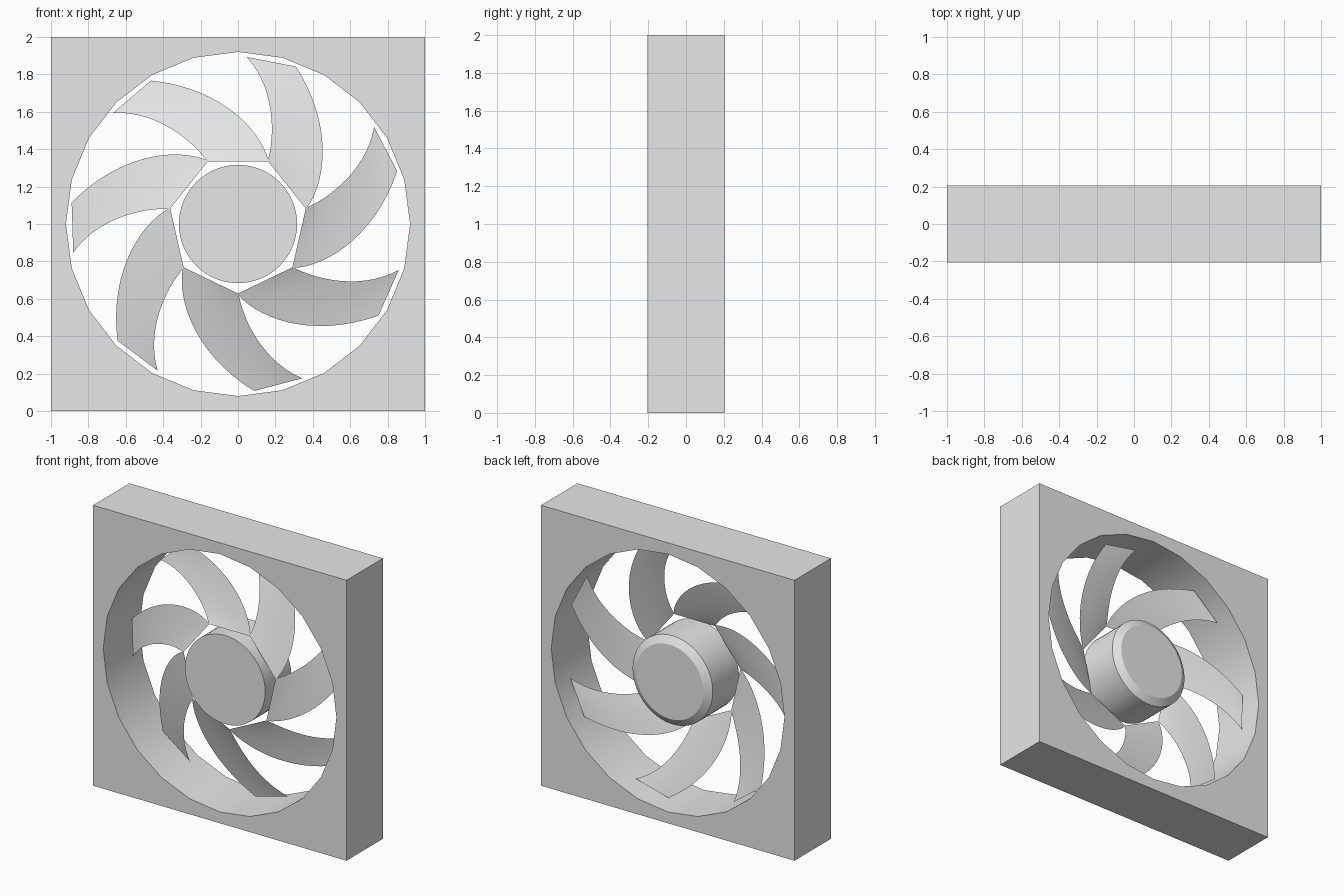
import bpy, bmesh, math
from mathutils import Vector, Matrix
from mathutils.geometry import interpolate_bezier

if "Cube" in bpy.data.objects:
    bpy.data.objects.remove(bpy.data.objects["Cube"], do_unlink=True)

grey = bpy.data.materials.new("plain grey")
grey.use_nodes = True
grey.diffuse_color = (0.8, 0.8, 0.8, 1)
grey.node_tree.nodes["Principled BSDF"].inputs["Base Color"].default_value = (0.8, 0.8, 0.8, 1)

HALF_DEPTH = 0.205
CENTRE = Vector((0, 0, 1))
BLADES = 7


def link(name, data):
    obj = bpy.data.objects.new(name, data)
    bpy.context.collection.objects.link(obj)
    data.materials.append(grey)
    return obj


def finish(obj, angle):
    bpy.ops.object.select_all(action='DESELECT')
    obj.select_set(True)
    bpy.context.view_layer.objects.active = obj
    if obj.type == 'CURVE':
        bpy.ops.object.convert(target='MESH')
    bpy.ops.object.shade_smooth_by_angle(angle=math.radians(angle))


def ring(radius, sides):
    return [(radius * math.sin(math.tau * i / sides),
             radius * math.cos(math.tau * i / sides)) for i in range(sides)]


# Square housing with a 24-sided opening, extruded from its outline
outline = bpy.data.curves.new("housing", 'CURVE')
outline.dimensions = '2D'
outline.fill_mode = 'BOTH'
outline.extrude = HALF_DEPTH
for points in ([(-1, -1), (1, -1), (1, 1), (-1, 1)], ring(0.92, 24)):
    spline = outline.splines.new('POLY')
    spline.points.add(len(points) - 1)
    for point, (x, z) in zip(spline.points, points):
        point.co = (x, z, 0, 1)
    spline.use_cyclic_u = True
housing = link("housing", outline)
housing.matrix_world = Matrix.Translation(CENTRE) @ Matrix.Rotation(math.pi / 2, 4, 'X')
finish(housing, 30)

# Hub: cylinder with a chamfered back edge
bm = bmesh.new()
loops = [[bm.verts.new(CENTRE + Vector((x, y, z))) for x, z in ring(r, 64)]
         for r, y in ((0.316, -0.145), (0.316, 0.15), (0.265, 0.183))]
for a, b in zip(loops, loops[1:]):
    for i in range(len(a)):
        j = (i + 1) % len(a)
        bm.faces.new((a[i], a[j], b[j], b[i]))
bm.faces.new(loops[0])
bm.faces.new(loops[-1])
bmesh.ops.recalc_face_normals(bm, faces=bm.faces)
hub_mesh = bpy.data.meshes.new("hub")
bm.to_mesh(hub_mesh)
bm.free()
finish(link("hub", hub_mesh), 25)

# Swept blade: sheet lofted between two curved edges, leaning back toward the tip
STEPS, ACROSS = 16, 4
outer = interpolate_bezier(*[Vector(p) for p in
                             ((0.165, 0.335), (0.12, 0.51), (-0.10, 0.73), (-0.465, 0.767))], STEPS)
inner = interpolate_bezier(*[Vector(p) for p in
                             ((-0.165, 0.335), (-0.23, 0.43), (-0.426, 0.607), (-0.668, 0.594))], STEPS)
bm = bmesh.new()
rows = []
for i, (a, b) in enumerate(zip(inner, outer)):
    y = -0.095 + 0.17 * i / (STEPS - 1)
    row = []
    for k in range(ACROSS + 1):
        p = a.lerp(b, k / ACROSS)
        row.append(bm.verts.new((p.x, y, p.y)))
    rows.append(row)
for a, b in zip(rows, rows[1:]):
    for k in range(ACROSS):
        bm.faces.new((a[k], a[k + 1], b[k + 1], b[k]))
blade_mesh = bpy.data.meshes.new("blade")
bm.to_mesh(blade_mesh)
bm.free()
blade_mesh.shade_smooth()
blade_mesh.materials.append(grey)

# Repeat the blade around the hub
for n in range(BLADES):
    blade = bpy.data.objects.new(f"blade_{n + 1}", blade_mesh)
    blade.matrix_world = Matrix.Translation(CENTRE) @ Matrix.Rotation(math.tau * n / BLADES, 4, 'Y')
    bpy.context.collection.objects.link(blade)
